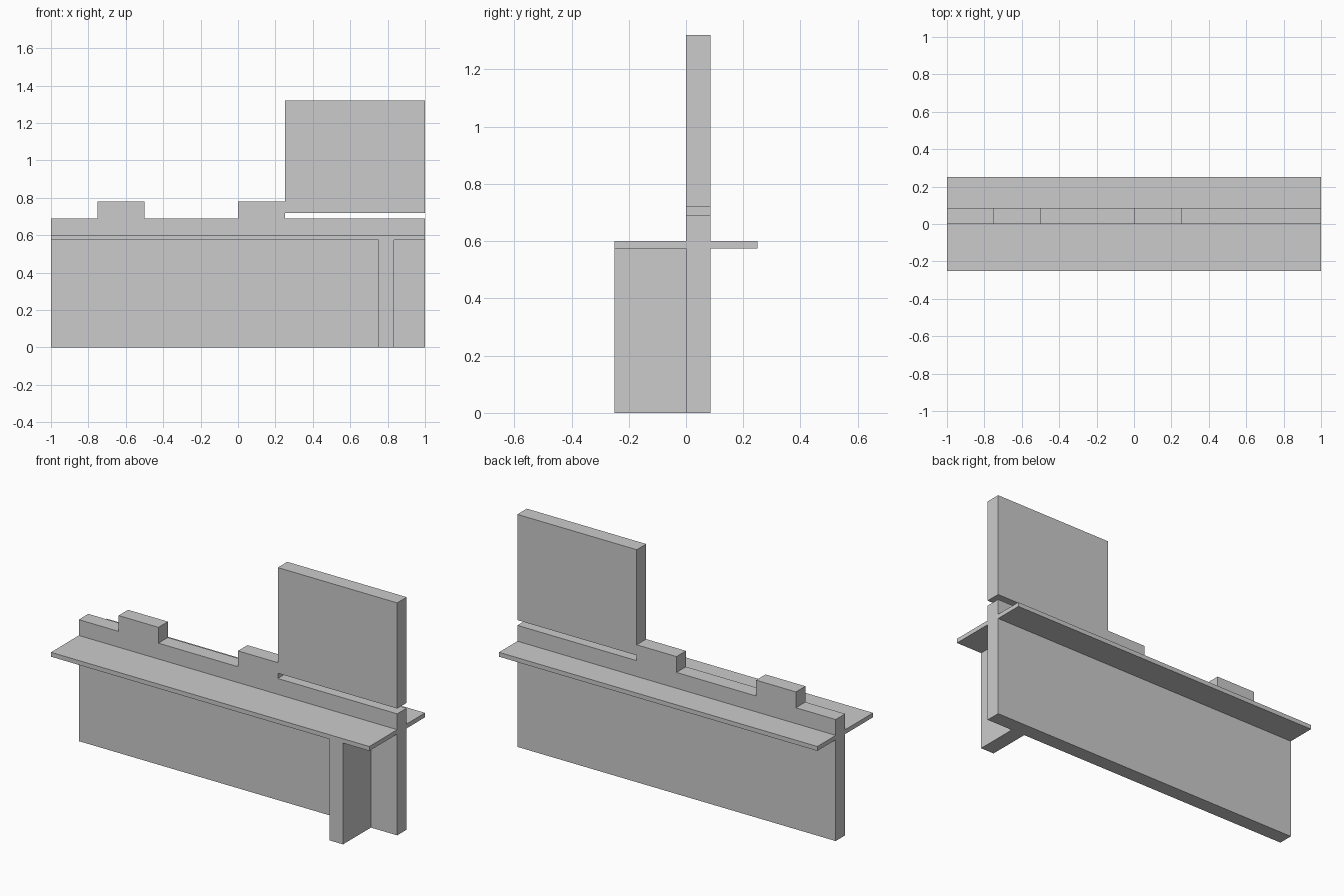
import bpy
import bmesh

if "Cube" in bpy.data.objects:
    bpy.data.objects.remove(bpy.data.objects["Cube"])

grey = bpy.data.materials.new("plain grey")
grey.diffuse_color = (0.6, 0.6, 0.6, 1)
grey.use_nodes = True
grey.node_tree.nodes["Principled BSDF"].inputs["Base Color"].default_value = grey.diffuse_color

WALL_T = 0.085      # wall and buttress thickness
SHELF_Z = (0.575, 0.60)


def extrude_profile(name, outline, y0, y1):
    """Solid made from an x-z outline extruded along y."""
    bm = bmesh.new()
    face = bm.faces.new([bm.verts.new((x, y0, z)) for x, z in outline])
    result = bmesh.ops.extrude_face_region(bm, geom=[face])
    moved = [v for v in result["geom"] if isinstance(v, bmesh.types.BMVert)]
    bmesh.ops.translate(bm, verts=moved, vec=(0, y1 - y0, 0))
    bmesh.ops.recalc_face_normals(bm, faces=bm.faces)
    mesh = bpy.data.meshes.new(name)
    bm.to_mesh(mesh)
    bm.free()
    mesh.materials.append(grey)
    obj = bpy.data.objects.new(name, mesh)
    bpy.context.collection.objects.link(obj)
    return obj


def box(name, x, y, z):
    outline = [(x[0], z[0]), (x[1], z[0]), (x[1], z[1]), (x[0], z[1])]
    return extrude_profile(name, outline, *y)


# Upright wall: stepped top, tall panel at the right with a slot beneath it
extrude_profile("stepped_wall", [
    (-1, 0), (1, 0), (1, 0.69), (0.25, 0.69), (0.25, 0.72), (1, 0.72),
    (1, 1.32), (0.25, 1.32), (0.25, 0.78), (0, 0.78), (0, 0.69),
    (-0.5, 0.69), (-0.5, 0.78), (-0.75, 0.78), (-0.75, 0.69), (-1, 0.69),
], 0, WALL_T)

# Thin shelves on both sides of the wall
box("front_shelf", (-1, 1), (-0.25, 0), SHELF_Z)
box("back_shelf", (-1, 1), (WALL_T, 0.25), SHELF_Z)

# Buttress under the front shelf
box("buttress", (0.75, 0.75 + WALL_T), (-0.25, 0), (0, SHELF_Z[0]))
